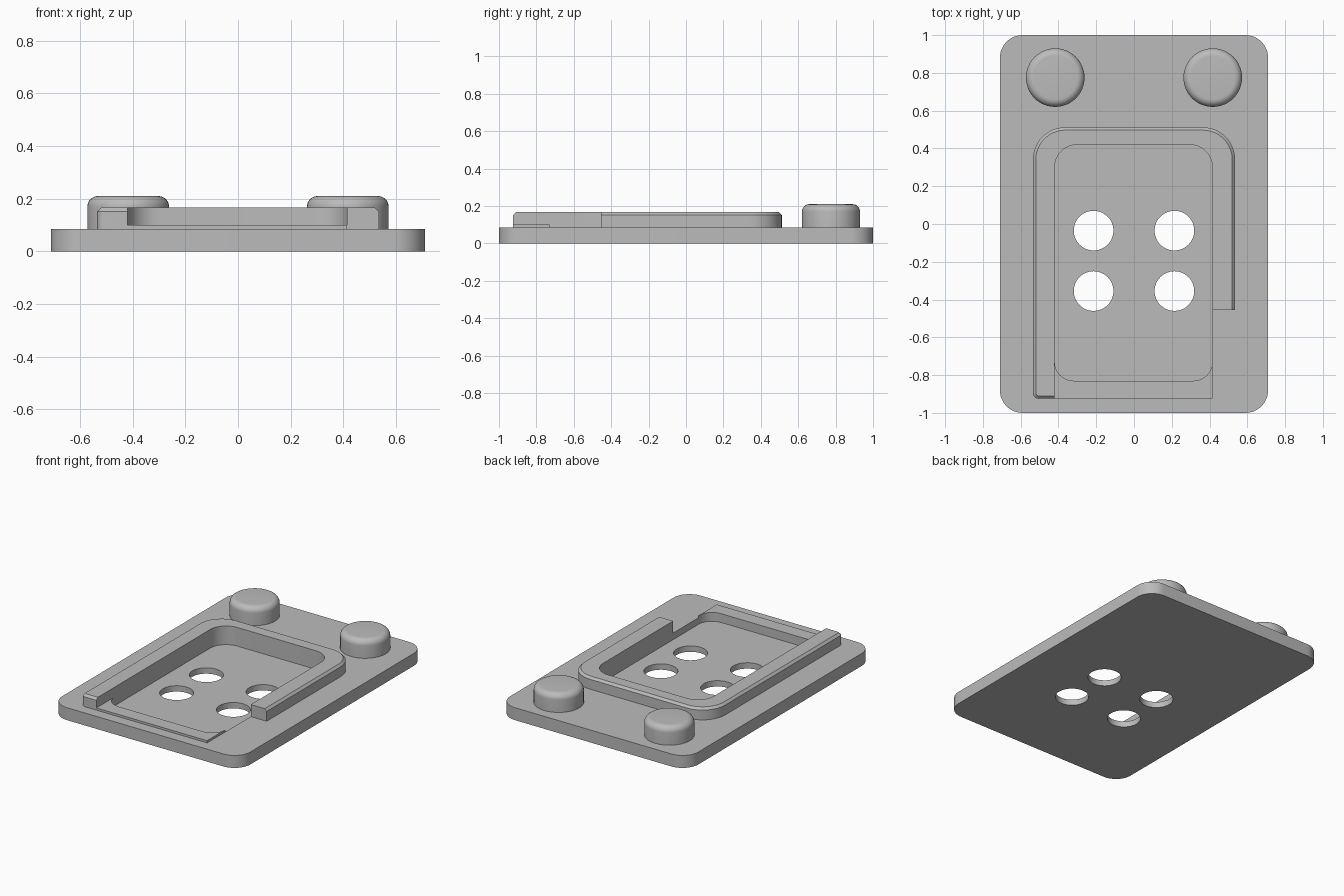
import bpy, bmesh, math

if "Cube" in bpy.data.objects:
    bpy.data.objects.remove(bpy.data.objects["Cube"])

grey = bpy.data.materials.new("plain grey")
grey.diffuse_color = (0.5, 0.5, 0.5, 1)
grey.use_nodes = True
grey.node_tree.nodes["Principled BSDF"].inputs["Base Color"].default_value = grey.diffuse_color


def rounded_rect(x0, x1, y0, y1, radii, seg=12):
    """Outline counter-clockwise; radii for front-left, front-right, back-right, back-left."""
    corners = [(x0, y0, 1, 1), (x1, y0, -1, 1), (x1, y1, -1, -1), (x0, y1, 1, -1)]
    pts = []
    for i, ((x, y, sx, sy), r) in enumerate(zip(corners, radii)):
        if r == 0:
            pts.append((x, y))
            continue
        for k in range(seg + 1):
            a = math.pi + math.pi / 2 * (i + k / seg)
            pts.append((x + sx * r + r * math.cos(a), y + sy * r + r * math.sin(a)))
    return pts


def loft(name, layers):
    """Solid through stacked outlines [(points, z), ...]."""
    bm = bmesh.new()
    rings = [[bm.verts.new((x, y, z)) for x, y in pts] for pts, z in layers]
    n = len(rings[0])
    for a, b in zip(rings, rings[1:]):
        for i in range(n):
            j = (i + 1) % n
            bm.faces.new((a[i], a[j], b[j], b[i]))
    bm.faces.new(rings[0][::-1])
    bm.faces.new(rings[-1])
    me = bpy.data.meshes.new(name)
    bm.to_mesh(me)
    bm.free()
    ob = bpy.data.objects.new(name, me)
    bpy.context.collection.objects.link(ob)
    me.materials.append(grey)
    return ob


def prism(name, pts, z0, z1):
    return loft(name, [(pts, z0), (pts, z1)])


def box(name, x0, x1, y0, y1, z0, z1):
    return prism(name, rounded_rect(x0, x1, y0, y1, [0] * 4), z0, z1)


def circle(x, y, r, n=48):
    return [(x + r * math.cos(2 * math.pi * i / n), y + r * math.sin(2 * math.pi * i / n)) for i in range(n)]


def cut(ob, cutters):
    for c in cutters:
        c.hide_render = True
        m = ob.modifiers.new("cut", 'BOOLEAN')
        m.operation, m.solver, m.object = 'DIFFERENCE', 'EXACT', c
        bpy.context.view_layer.objects.active = ob
        bpy.ops.object.modifier_apply(modifier=m.name)


def smooth(ob):
    bpy.ops.object.select_all(action='DESELECT')
    ob.select_set(True)
    bpy.context.view_layer.objects.active = ob
    bpy.ops.object.shade_smooth_by_angle(angle=math.radians(30))


TOP = 0.085     # plate top
FLOOR = 0.04    # pocket floor

# Cutters: pocket, vent holes, front channel above the lip, right-hand notch
pocket = prism("pocket_cutter", rounded_rect(-0.42, 0.415, -0.83, 0.42, [0.1, 0.1, 0.12, 0.12]), FLOOR, 0.4)
holes = [prism("hole_cutter", circle(x, y, 0.105), -0.1, 0.3)
         for x in (-0.214, 0.214) for y in (-0.035, -0.355)]
channel = box("channel_cutter", -0.42, 0.415, -1.1, -0.6, 0.1, 0.4)
notch = box("notch_cutter", 0.415, 0.8, -1.1, -0.455, 0, 0.4)

# Base plate
plate = prism("base_plate", rounded_rect(-0.71, 0.71, -1, 1, [0.12] * 4), 0, TOP)
cut(plate, [pocket] + holes)
smooth(plate)

# Raised frame with chamfered outer top edge and a low front lip
radii = [0.03, 0.03, 0.17, 0.17]
inner = rounded_rect(-0.52, 0.52, -0.91, 0.497, [0.018, 0.018, 0.156, 0.156])
outer = rounded_rect(-0.535, 0.535, -0.925, 0.512, radii)
frame = loft("raised_frame", [(outer, TOP), (outer, 0.152), (inner, 0.167)])
cut(frame, [pocket, channel, notch])
smooth(frame)

# Round knobs with softened top edge
R, H, F = 0.155, 0.21, 0.04
for side, name in ((-1, "left_knob"), (1, "right_knob")):
    layers = [(circle(side * 0.417, 0.775, R), TOP)]
    for k in range(9):
        a = math.pi / 2 * k / 8
        layers.append((circle(side * 0.417, 0.775, R - F + F * math.cos(a)), H - F + F * math.sin(a)))
    smooth(loft(name, layers))

# Remove the helpers
for c in [pocket, channel, notch] + holes:
    bpy.data.objects.remove(c)
